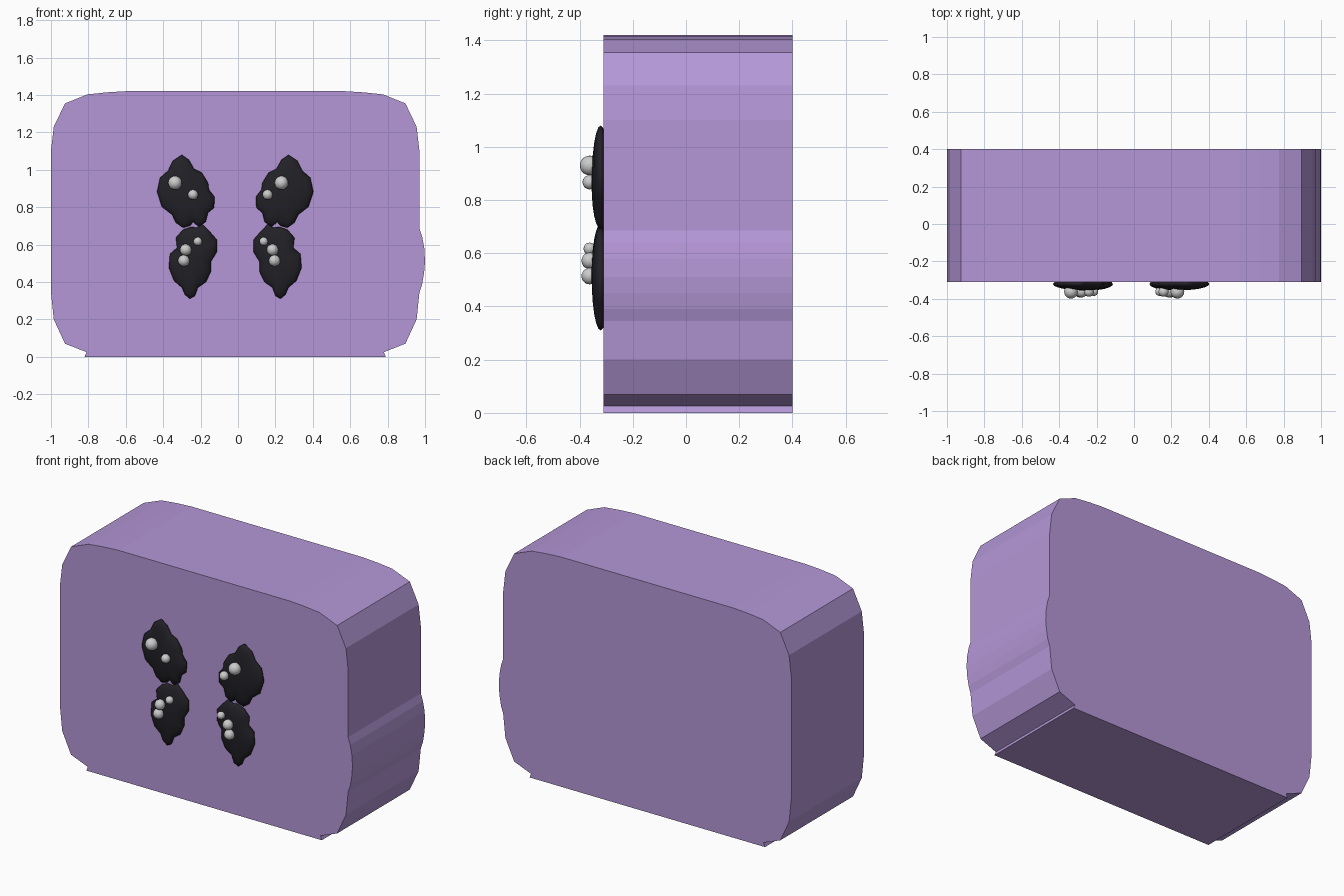
import bpy, bmesh, math

if "Cube" in bpy.data.objects:
    bpy.data.objects.remove(bpy.data.objects["Cube"])

AXIS = -0.015  # mirror line of the front face


def material(name, rgb):
    m = bpy.data.materials.new(name)
    m.diffuse_color = (*rgb, 1)
    m.use_nodes = True
    m.node_tree.nodes["Principled BSDF"].inputs["Base Color"].default_value = m.diffuse_color
    return m


def finish(name, bm, mat=None, smooth=False):
    bmesh.ops.recalc_face_normals(bm, faces=bm.faces[:])
    me = bpy.data.meshes.new(name)
    bm.to_mesh(me)
    bm.free()
    ob = bpy.data.objects.new(name, me)
    bpy.context.collection.objects.link(ob)
    if mat:
        me.materials.append(mat)
    for p in me.polygons:
        p.use_smooth = smooth
    return ob


lilac = material("lilac", (0.46, 0.31, 0.68))
black = material("black", (0.015, 0.015, 0.02))

# Body: rounded slab profile with a bulge on the right and small foot notches
left = [(-0.82, 0.0), (-0.81, 0.025), (-0.925, 0.07), (-0.985, 0.2), (-1, 0.345),
        (-1, 1.1), (-0.985, 1.23), (-0.925, 1.355), (-0.805, 1.403), (-0.7, 1.414), (-0.6, 1.42)]
right = [(2 * AXIS - x, z) for x, z in reversed(left)]
bulge = [(0.97, 0.685), (0.985, 0.64), (0.996, 0.58), (1.0, 0.51), (0.995, 0.45), (0.985, 0.39)]
right[6:6] = bulge
bm = bmesh.new()
face = bm.faces.new([bm.verts.new((x, -0.31, z)) for x, z in left + right])
ext = bmesh.ops.extrude_face_region(bm, geom=[face], use_keep_orig=True)
bmesh.ops.translate(bm, vec=(0, 0.71, 0),
                    verts=[v for v in ext["geom"] if isinstance(v, bmesh.types.BMVert)])
finish("body", bm, lilac)


def lumpy_disc(name, outline, side):
    """Flattened ellipsoid whose silhouette follows the outline."""
    n = len(outline)
    cx = sum(p[0] for p in outline) / n
    cz = sum(p[1] for p in outline) / n
    bm = bmesh.new()
    steps, yc, depth = 12, -0.321, 0.034

    def place(x, y, z):
        return bm.verts.new((x if side < 0 else 2 * AXIS - x, y, z))

    rings = []
    for i in range(1, steps):
        a = math.pi * i / steps
        s, y = math.sin(a), yc - depth * math.cos(a)
        rings.append([place(cx + (x - cx) * s, y, cz + (z - cz) * s) for x, z in outline])
    for a, b in zip(rings, rings[1:]):
        for j in range(n):
            k = (j + 1) % n
            bm.faces.new((a[j], a[k], b[k], b[j]))
    for ring, y in ((rings[0], yc - depth), (rings[-1], yc + depth)):
        tip = place(cx, y, cz)
        for j in range(n):
            bm.faces.new((tip, ring[j], ring[(j + 1) % n]))
    finish(name, bm, black, True)


# Dark leaf-like patches, mirrored left to right
upper = [(-0.3, 1.08), (-0.262, 1.053), (-0.235, 1.005), (-0.193, 0.984), (-0.16, 0.93),
         (-0.155, 0.893), (-0.125, 0.855), (-0.128, 0.797), (-0.16, 0.77), (-0.172, 0.722),
         (-0.209, 0.695), (-0.24, 0.72), (-0.257, 0.7), (-0.294, 0.69), (-0.332, 0.717),
         (-0.353, 0.76), (-0.407, 0.802), (-0.433, 0.882), (-0.417, 0.957), (-0.374, 0.995),
         (-0.348, 1.048)]
lower = [(-0.19, 0.71), (-0.155, 0.674), (-0.113, 0.626), (-0.113, 0.56), (-0.145, 0.508),
         (-0.145, 0.455), (-0.171, 0.4), (-0.214, 0.37), (-0.23, 0.326), (-0.257, 0.31),
         (-0.284, 0.332), (-0.3, 0.37), (-0.342, 0.406), (-0.37, 0.476), (-0.364, 0.55),
         (-0.326, 0.583), (-0.332, 0.637), (-0.294, 0.68), (-0.25, 0.695), (-0.22, 0.69)]
for side, tag in ((-1, "left"), (1, "right")):
    lumpy_disc("upper_patch_" + tag, upper, side)
    lumpy_disc("lower_patch_" + tag, lower, side)

# Pale beads on the patches: left x, right x, z, radius
beads = [(-0.337, 0.232, 0.93, 0.037), (-0.241, 0.158, 0.867, 0.027),
         (-0.215, 0.137, 0.617, 0.023), (-0.28, 0.185, 0.572, 0.031),
         (-0.29, 0.195, 0.514, 0.031)]
for i, (xl, xr, z, r) in enumerate(beads):
    for x, tag in ((xl, "left"), (xr, "right")):
        bm = bmesh.new()
        bmesh.ops.create_uvsphere(bm, u_segments=16, v_segments=10, radius=r)
        bmesh.ops.translate(bm, vec=(x, -0.362, z), verts=bm.verts[:])
        finish(f"bead_{tag}_{i + 1}", bm, None, True)
